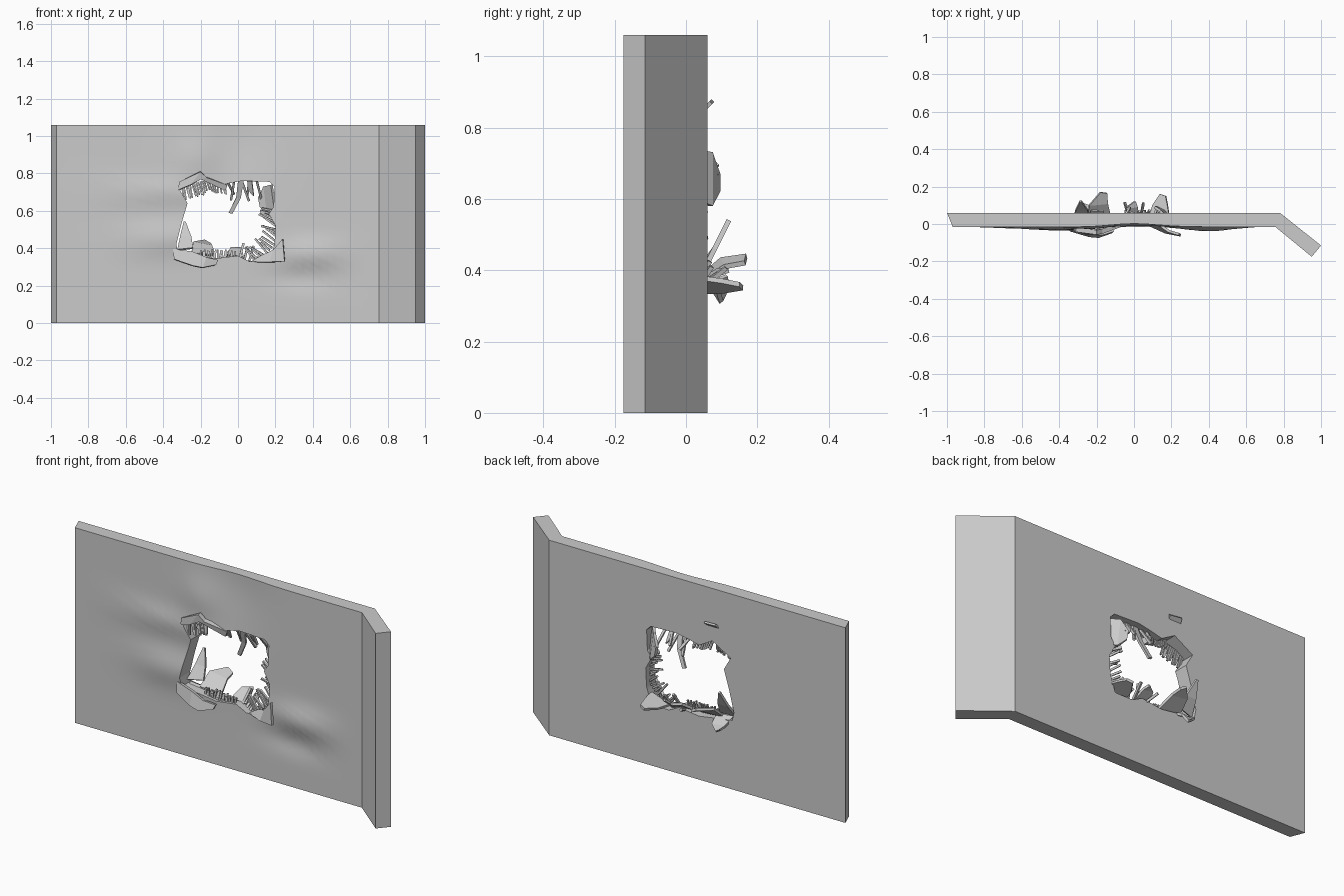
import bpy, bmesh, math, random
from mathutils import Vector as V

if "Cube" in bpy.data.objects:
    bpy.data.objects.remove(bpy.data.objects["Cube"])

random.seed(4)


def make(name, verts, faces, solid=0.0, smooth=None):
    me = bpy.data.meshes.new(name)
    me.from_pydata([tuple(v) for v in verts], [], faces)
    bm = bmesh.new()
    bm.from_mesh(me)
    bmesh.ops.recalc_face_normals(bm, faces=bm.faces)
    bm.to_mesh(me)
    bm.free()
    ob = bpy.data.objects.new(name, me)
    bpy.context.collection.objects.link(ob)
    if solid:
        m = ob.modifiers.new("thickness", 'SOLIDIFY')
        m.thickness = solid
        m.offset = 0
    if smooth:
        bpy.ops.object.select_all(action='DESELECT')
        ob.select_set(True)
        bpy.context.view_layer.objects.active = ob
        bpy.ops.object.shade_smooth_by_angle(angle=math.radians(smooth))
    return ob


# ---- wall panel with a torn hole ----
H, YB, YF = 1.06, 0.06, -0.015
XL, XR = -0.97, 0.755
C = V((-0.06, 0.55))
hole = [(-.27, .64), (-.31, .71), (-.20, .775), (-.12, .73), (-.06, .745), (.02, .76), (.17, .755),
        (.195, .73), (.19, .62), (.165, .585), (.20, .52), (.195, .42), (.165, .33), (.06, .33),
        (0, .36), (-.12, .345), (-.32, .375), (-.33, .42), (-.30, .54)]


def bump(x, z, cx, cz, sx, sz):
    return math.exp(-((x - cx) / sx) ** 2 - ((z - cz) / sz) ** 2)


def front_y(x, z):
    y = YF
    y -= 0.020 * bump(x, z, -.40, .45, .22, .09)
    y -= 0.016 * bump(x, z, -.45, .70, .28, .07)
    y -= 0.024 * bump(x, z, .40, .37, .17, .07)
    y -= 0.014 * bump(x, z, -.22, .88, .12, .12)
    y += 0.018 * bump(x, z, .0, 1.0, .18, .22)
    y += 0.012 * bump(x, z, .35, .24, .18, .06)
    edge = min(1, (XR - x) / .15, (x - XL) / .15, z / .15)
    return YF + (y - YF) * max(0, edge)


inner = []
for a, b in zip(hole, hole[1:] + hole[:1]):
    inner += [V(a).lerp(V(b), k / 5) for k in range(5)]
outer = []
for p in inner:
    d = p - C
    tx = ((XR if d.x > 0 else XL) - C.x) / d.x if abs(d.x) > 1e-6 else 1e9
    tz = ((H if d.y > 0 else 0) - C.y) / d.y if abs(d.y) > 1e-6 else 1e9
    outer.append(C + d * min(tx, tz))
for c in [V((XL, 0)), V((XL, H)), V((XR, 0)), V((XR, H))]:
    i = min(range(len(outer)), key=lambda k: (outer[k] - c).length)
    outer[i] = c

R, N = 14, len(inner)
verts, faces = [], []
for a, b in zip(inner, outer):
    for r in range(R + 1):
        p = a.lerp(b, r / R)
        verts.append((p.x, front_y(p.x, p.y), p.y))
    verts.append((a.x, YB, a.y))
    verts.append((-1 + (b.x - XL) / (XR - XL) * 1.78, YB, b.y))
S = R + 3
for i in range(N):
    p, q = i * S, (i + 1) % N * S
    faces += [(p + r, p + r + 1, q + r + 1, q + r) for r in range(R)]
    faces += [(p + R + 1, p + R + 2, q + R + 2, q + R + 1), (p, q, q + R + 1, p + R + 1)]
    if min(verts[p + R][0], verts[q + R][0]) < XR - 1e-4:
        faces.append((p + R, q + R, q + R + 2, p + R + 2))
make("wall_panel", verts, faces, smooth=25)

# ---- angled end flange ----
prof = [(.78, .06), (1, -.115), (.95, -.175), (.755, -.015)]
make("end_flange", [(x, y, z) for z in (0, H) for x, y in prof],
     [(0, 1, 2, 3), (4, 5, 6, 7), (0, 1, 5, 4), (1, 2, 6, 5), (2, 3, 7, 6)])


# ---- bent metal flaps: strips given as pairs of edge points ----
def flap(name, pairs, t=0.014):
    vs = [p for pr in pairs for p in pr]
    make(name, vs, [(2 * i, 2 * i + 1, 2 * i + 3, 2 * i + 2) for i in range(len(pairs) - 1)], t)


flap("flap_top_left", [((-.32, -.02, .71), (-.31, -.03, .755)), ((-.25, -.045, .74), (-.20, -.045, .81)),
                       ((-.20, -.04, .77), (-.17, -.04, .78)), ((-.07, .0, .71), (-.06, .0, .74))], .025)
flap("flap_bottom_left", [((-.345, -.02, .395), (-.34, -.03, .34)), ((-.24, -.045, .38), (-.24, -.06, .305)),
                          ((-.17, -.05, .35), (-.19, -.065, .295)), ((-.11, -.03, .335), (-.12, -.04, .31))], .02)
flap("flap_bottom_right", [((.13, .0, .36), (.07, .0, .325)), ((.19, -.04, .39), (.17, -.045, .325)),
                           ((.24, -.055, .45), (.25, -.06, .33))])
flap("petal_left", [((-.325, .03, .39), (-.24, .05, .40)), ((-.31, .08, .46), (-.25, .08, .46)),
                    ((-.29, .12, .54), (-.28, .12, .54))])
flap("petal_bottom_left", [((-.25, .03, .37), (-.12, .03, .36)), ((-.24, .10, .43), (-.14, .11, .41)),
                           ((-.18, .17, .44), (-.145, .165, .42))])
flap("petal_corner", [((-.31, .03, .38), (-.21, .03, .37)), ((-.29, .08, .34), (-.22, .09, .34)),
                      ((-.28, .11, .33), (-.25, .10, .31))])
flap("petal_bottom_middle", [((-.06, .03, .36), (.03, .03, .35)), ((-.04, .09, .40), (.02, .09, .39)),
                             ((0, .12, .40), (.01, .12, .40))])
flap("petal_bottom_right", [((.08, .03, .34), (.19, .03, .38)), ((.10, .10, .34), (.18, .10, .37)),
                            ((.14, .16, .35), (.17, .15, .36))])
flap("petal_right", [((.18, .02, .74), (.20, .02, .60)), ((.14, .07, .73), (.16, .07, .58)),
                     ((.11, .09, .67), (.12, .09, .62))])
flap("shard_top_back", [((-.24, .05, .85), (-.17, .05, .85)), ((-.23, .075, .875), (-.16, .07, .87))], .01)
flap("strip_top", [((.0, .02, .76), (.03, .02, .76)), ((-.01, .05, .67), (.015, .05, .67)),
                   ((-.05, .07, .59), (-.03, .07, .585))], .012)
flap("strip_top_short", [((.05, .02, .76), (.075, .02, .76)), ((.065, .05, .70), (.085, .05, .68))], .012)


# ---- square rods poking out of the torn edges ----
def rods(name, segs, r=0.004):
    vs, fs = [], []
    for a, b in segs:
        a, b = V(a), V(b)
        d = (b - a).normalized()
        u = d.cross(V((0, 1, 0.2))).normalized() * r
        w = d.cross(u).normalized() * r
        n = len(vs)
        vs += [p + s * u + t * w for p in (a, b) for s, t in ((1, 1), (-1, 1), (-1, -1), (1, -1))]
        fs += [tuple(n + k for k in f) for f in ((0, 1, 2, 3), (4, 5, 6, 7), (0, 1, 5, 4),
                                                 (1, 2, 6, 5), (2, 3, 7, 6), (3, 0, 4, 7))]
    make(name, vs, fs)


def fringe(name, a, b, step, n, r=0.004, jit=0.015):
    segs = []
    for i in range(n):
        p = V(a).lerp(V(b), i / (n - 1))
        e = V([random.uniform(-jit, jit) for _ in range(3)])
        segs.append((p, p + V(step) + e))
    rods(name, segs, r)


fringe("rods_top_left", (-.30, .0, .73), (-.19, .0, .76), (.015, -.01, -.07), 11, jit=.006)
fringe("rods_top_left_back", (-.18, .02, .76), (-.07, .02, .74), (.01, .01, -.05), 9, jit=.006)
fringe("rods_bottom", (-.20, .0, .34), (-.02, .0, .34), (.004, .01, .05), 17, jit=.006)
fringe("rods_right_low", (.10, .02, .32), (.21, .02, .43), (-.06, .02, .06), 9, .005, .02)
fringe("rods_right_high", (.21, .02, .46), (.19, .02, .60), (-.08, .02, .03), 8, .005, .02)
fringe("rods_top_middle", (-.06, .02, .76), (.10, .02, .76), (.01, .04, -.08), 5, .006, .03)
fringe("rods_bottom_middle", (-.02, .02, .34), (.06, .02, .33), (.0, .07, .07), 4, .006, .03)
